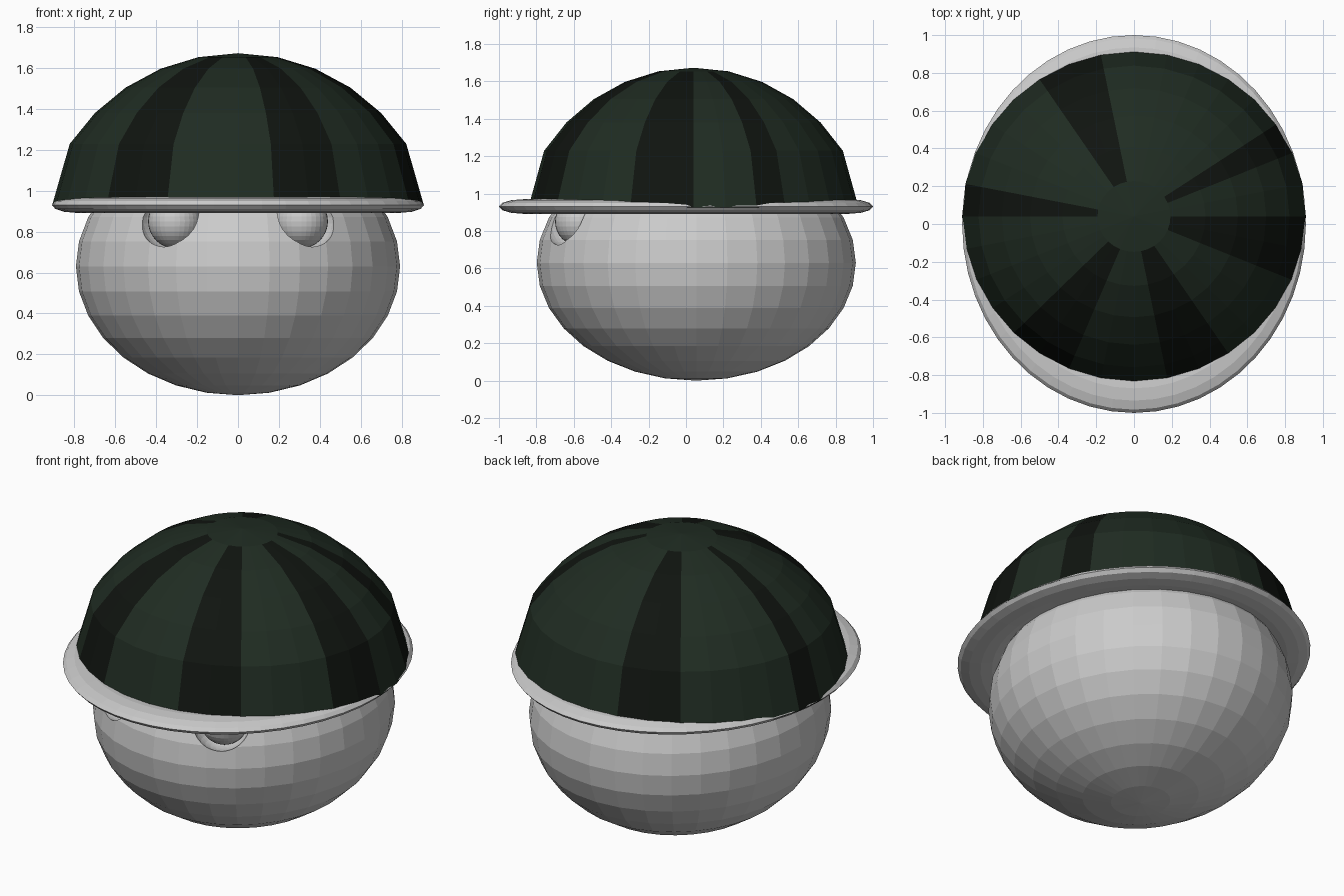
import bpy, bmesh
from math import sin, cos, radians, pi, atan2, degrees

if "Cube" in bpy.data.objects:
    bpy.data.objects.remove(bpy.data.objects["Cube"])


def sphere(name, loc, scale, seg=32, rings=16):
    bpy.ops.mesh.primitive_uv_sphere_add(segments=seg, ring_count=rings, radius=1, location=loc)
    ob = bpy.context.object
    ob.name = name
    ob.scale = scale
    bpy.ops.object.transform_apply(location=False, rotation=False, scale=True)
    return ob


def material(name, color):
    m = bpy.data.materials.new(name)
    m.diffuse_color = color
    m.use_nodes = True
    m.node_tree.nodes["Principled BSDF"].inputs["Base Color"].default_value = m.diffuse_color
    return m


# round head
head = sphere("head", (0, 0.055, 0.63), (0.793, 0.853, 0.63))

# eye sockets carved into the head, with eyeballs inside
for side, label in ((-1, "left"), (1, "right")):
    cutter = sphere("socket_cutter_" + label, (side * 0.335, -0.635, 0.87), (0.155, 0.155, 0.155))
    cutter.hide_render = True
    cutter.hide_viewport = True
    mod = head.modifiers.new("socket_" + label, 'BOOLEAN')
    mod.operation = 'DIFFERENCE'
    mod.solver = 'EXACT'
    mod.object = cutter
    sphere("eye_" + label, (side * 0.31, -0.57, 0.85), (0.13, 0.13, 0.13))

# flattened oval brim
bpy.ops.mesh.primitive_torus_add(major_segments=48, minor_segments=12,
                                 major_radius=0.87, minor_radius=0.13, location=(0, 0, 0.931))
brim = bpy.context.object
brim.name = "brim"
brim.scale = (0.91, 1.0, 0.3)
bpy.ops.object.transform_apply(location=False, rotation=False, scale=True)

# domed helmet: lathe of a shallow arc with a steep lower band
SEG = 32
profile = [(0.99 * sin(radians(11.25 * k)), 0.675 + 0.998 * cos(radians(11.25 * k))) for k in range(1, 6)]
profile.append((0.91, 0.927))
bm = bmesh.new()
top = bm.verts.new((0, 0.04, 1.673))
rings = [[bm.verts.new((r * cos(2 * pi * i / SEG), 0.04 + 0.97 * r * sin(2 * pi * i / SEG), z))
          for i in range(SEG)] for r, z in profile]
for i in range(SEG):
    j = (i + 1) % SEG
    bm.faces.new((top, rings[0][i], rings[0][j]))
    for a, b in zip(rings, rings[1:]):
        bm.faces.new((a[i], b[i], b[j], a[j]))

# dark streaks running down the helmet
streaks = (28, -10, -65, -125, 175, 112)
for f in bm.faces:
    c = f.calc_center_median()
    ang = degrees(atan2(c.y - 0.04, c.x))
    if c.z < 1.64 and any(abs((ang - s + 180) % 360 - 180) < 9 for s in streaks):
        f.material_index = 1
mesh = bpy.data.meshes.new("helmet")
bm.to_mesh(mesh)
bm.free()
mesh.materials.append(material("dark_green", (0.014, 0.025, 0.016, 1)))
mesh.materials.append(material("streak_black", (0.005, 0.007, 0.005, 1)))
helmet = bpy.data.objects.new("helmet", mesh)
bpy.context.collection.objects.link(helmet)
